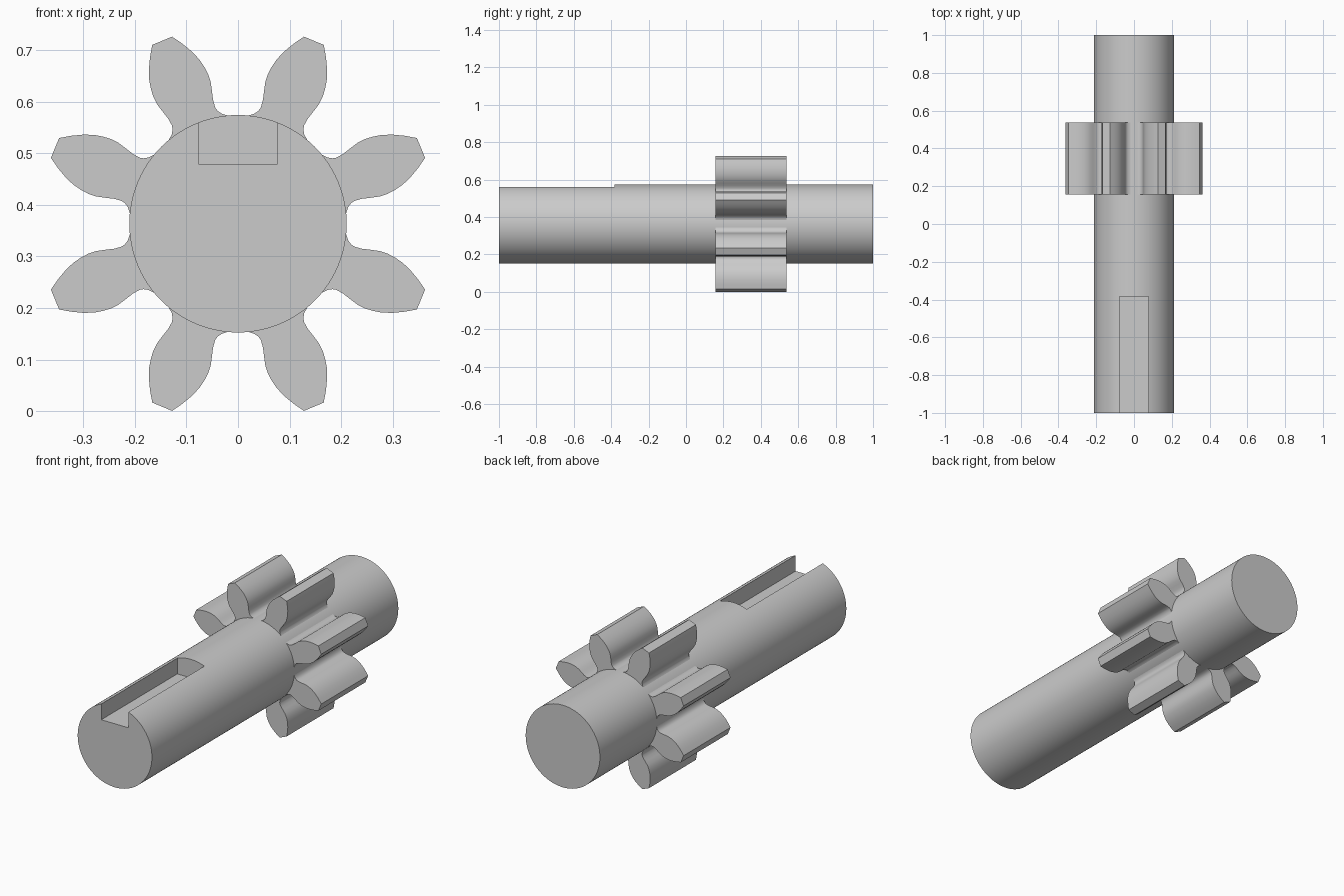
import bpy, bmesh
from math import radians, cos, sin, pi

default = bpy.data.objects.get("Cube")
if default:
    bpy.data.objects.remove(default, do_unlink=True)

AXIS_Z = 0.3635
SHAFT_R = 0.211

# Plain steel grey
steel = bpy.data.materials.new("steel grey")
steel.use_nodes = True
steel.diffuse_color = (0.6, 0.6, 0.6, 1)
steel.node_tree.nodes["Principled BSDF"].inputs["Base Color"].default_value = (0.6, 0.6, 0.6, 1)


def extrude_profile(name, points, y0, y1):
    """Solid made by sweeping an (x, z) outline from y0 to y1."""
    bm = bmesh.new()
    face = bm.faces.new([bm.verts.new((x, y0, z)) for x, z in points])
    swept = bmesh.ops.extrude_face_region(bm, geom=[face])
    moved = [v for v in swept["geom"] if isinstance(v, bmesh.types.BMVert)]
    bmesh.ops.translate(bm, verts=moved, vec=(0, y1 - y0, 0))
    bmesh.ops.recalc_face_normals(bm, faces=bm.faces)
    mesh = bpy.data.meshes.new(name)
    bm.to_mesh(mesh)
    bm.free()
    mesh.materials.append(steel)
    obj = bpy.data.objects.new(name, mesh)
    bpy.context.collection.objects.link(obj)
    return obj


def select_only(obj):
    bpy.ops.object.select_all(action='DESELECT')
    obj.select_set(True)
    bpy.context.view_layer.objects.active = obj


def polar(r, angle):
    return r * cos(angle), AXIS_Z + r * sin(angle)


# Shaft with a keyway open at the front end
shaft = extrude_profile("shaft", [polar(SHAFT_R, 2 * pi * i / 96) for i in range(96)], -1, 1)
cutter = extrude_profile("keyway_cutter",
                         [(-0.077, 0.479), (0.077, 0.479), (0.077, 0.7), (-0.077, 0.7)],
                         -1.1, -0.383)
cutter.hide_render = True
cut = shaft.modifiers.new("keyway", 'BOOLEAN')
cut.operation = 'DIFFERENCE'
cut.solver = 'EXACT'
cut.object = cutter
select_only(shaft)
bpy.ops.object.modifier_apply(modifier=cut.name)
bpy.data.objects.remove(cutter, do_unlink=True)

# Gear: half a tooth as (radius, half angle in degrees), mirrored and repeated
half_tooth = [(0.209, 20), (0.211, 17), (0.216, 14), (0.223, 12.2), (0.230, 11.4),
              (0.245, 11.1), (0.262, 11.4), (0.280, 11.6), (0.296, 11.2), (0.311, 10.4),
              (0.328, 9.2), (0.346, 7.5), (0.366, 5.3), (0.385, 3.1)]
tooth = [(r, -a) for r, a in half_tooth] + [(r, a) for r, a in reversed(half_tooth)]
outline = [polar(r, radians(22.5 + 45 * i + a)) for i in range(8) for r, a in tooth]
gear = extrude_profile("pinion_gear", outline, 0.157, 0.538)

for part in (shaft, gear):
    select_only(part)
    bpy.ops.object.shade_smooth_by_angle(angle=radians(30))
